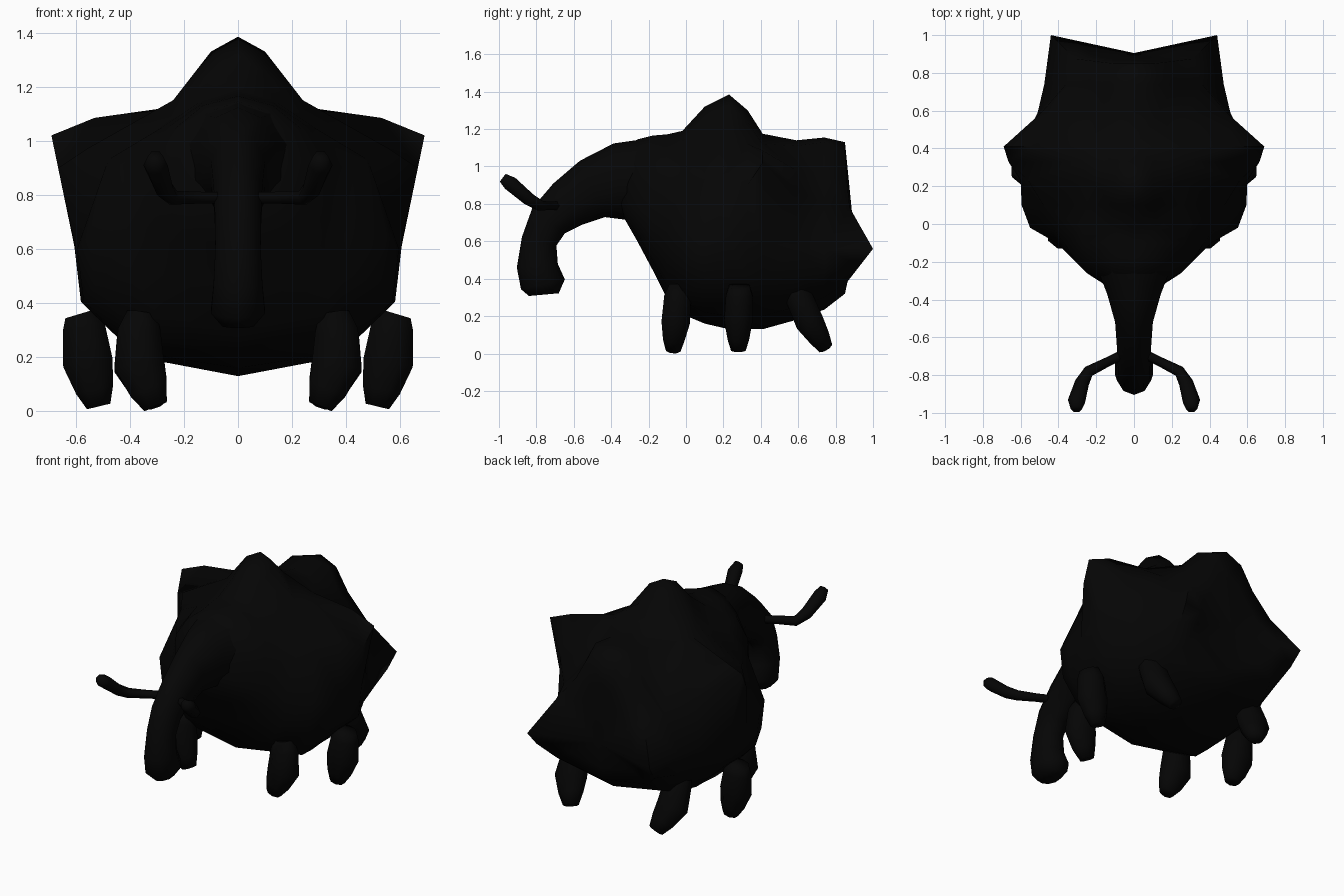
import bpy, bmesh, math
from mathutils import Vector

if "Cube" in bpy.data.objects:
    bpy.data.objects.remove(bpy.data.objects["Cube"], do_unlink=True)

COL = (0.0015, 0.0015, 0.0015, 1.0)
black = bpy.data.materials.new("soot_black")
black.diffuse_color = COL
black.use_nodes = True
bsdf = black.node_tree.nodes["Principled BSDF"]
bsdf.inputs["Base Color"].default_value = COL
bsdf.inputs["Roughness"].default_value = 0.9


def finish(name, rings, tips=(None, None)):
    """Skin closed rings into a smooth object; each end is a flat cap or a fan to a tip."""
    bm = bmesh.new()
    loops = [[bm.verts.new(p) for p in ring] for ring in rings]
    n = len(loops[0])
    for a, b in zip(loops, loops[1:]):
        for i in range(n):
            j = (i + 1) % n
            bm.faces.new((a[i], a[j], b[j], b[i]))
    for loop, tip in zip((loops[0], loops[-1]), tips):
        if tip is None:
            bm.faces.new(loop)
        else:
            v = bm.verts.new(tip)
            for i in range(n):
                bm.faces.new((loop[i], loop[(i + 1) % n], v))
    bmesh.ops.recalc_face_normals(bm, faces=bm.faces)
    bmesh.ops.triangulate(bm, faces=bm.faces, quad_method='SHORT_EDGE')
    me = bpy.data.meshes.new(name)
    bm.to_mesh(me)
    bm.free()
    me.materials.append(black)
    ob = bpy.data.objects.new(name, me)
    bpy.context.collection.objects.link(ob)
    bpy.ops.object.select_all(action='DESELECT')
    ob.select_set(True)
    bpy.context.view_layer.objects.active = ob
    bpy.ops.object.shade_smooth_by_angle(angle=math.radians(75))


def tube(name, path, radii, ref, sides=8, side=1):
    """Elliptical tube along a path; radii are (along ref, across ref)."""
    pts = [Vector(p) for p in path]
    rings = []
    for k, p in enumerate(pts):
        t = (pts[min(k + 1, len(pts) - 1)] - pts[max(k - 1, 0)]).normalized()
        u = (Vector(ref) - t * t.dot(Vector(ref))).normalized()
        v = t.cross(u)
        ring = []
        for i in range(sides):
            a = 2 * math.pi * (i + 0.5) / sides
            q = p + u * math.cos(a) * radii[k][0] + v * math.sin(a) * radii[k][1]
            ring.append((q.x * side, q.y, q.z))
        rings.append(ring)
    finish(name, rings)


# Body sections: y, spine z, belly z, then half outline (x, z) from ridge to underside
sections = [
    (-0.26, 1.145, .60, [(.10, 1.11), (.18, 1.03), (.24, .92), (.25, .77), (.17, .64)]),
    (-0.18, 1.165, .45, [(.13, 1.13), (.24, 1.04), (.32, .92), (.33, .72), (.22, .50)]),
    (-0.10, 1.172, .29, [(.13, 1.14), (.26, 1.05), (.37, .90), (.41, .66), (.30, .36)]),
    (-0.02, 1.19, .21, [(.13, 1.15), (.28, 1.05), (.43, .91), (.55, .65), (.38, .28)]),
    (0.10, 1.32, .16, [(.10, 1.25), (.25, 1.08), (.48, .93), (.595, .60), (.39, .22)]),
    (0.23, 1.385, .13, [(.10, 1.33), (.24, 1.15), (.56, .97), (.60, .60), (.37, .20)]),
    (0.33, 1.30, .13, [(.10, 1.24), (.28, 1.12), (.665, .90), (.605, .61), (.36, .20)]),
    (0.41, 1.175, .13, [(.25, 1.12), (.53, 1.085), (.69, 1.02), (.60, .60), (.36, .20)]),
    (0.59, 1.14, .18, [(.13, 1.11), (.28, .98), (.49, .88), (.51, .56), (.38, .25)]),
    (0.74, 1.155, .235, [(.13, 1.13), (.22, .96), (.36, .80), (.475, .56), (.36, .30)]),
    (0.85, 1.13, .32, [(.11, 1.08), (.19, .93), (.31, .78), (.44, .56), (.33, .38)]),
]
halves = []
for y, top, low, outline in sections:
    (mx, mz), (bx, bz) = outline[3:]
    flank = (mx * 0.96, (mz + bz) / 2)
    halves.append([(x, y, z) for x, z in [(0, top)] + outline[:4] + [flank, outline[4], (0, low)]])

# Pull the two rear corners out, then close the rear towards a shallow hollow
for i, dy in ((2, .01), (3, .025), (4, .15), (5, .08), (6, .01)):
    x, y, z = halves[-1][i]
    halves[-1][i] = (x, y + dy, z)
rear = Vector((0, 0.905, 0.58))
halves.append([tuple(Vector(p).lerp(rear, 0.32)) for p in halves[-1]])
finish("body", [h + [(-x, y, z) for x, y, z in h[-2:0:-1]] for h in halves],
       ((0, -0.42, 0.88), rear))

# Snout: thick neck that curves down to a rounded end
tube("snout",
     [(0, -.20, .92), (0, -.36, .92), (0, -.50, .88), (0, -.63, .80), (0, -.735, .71),
      (0, -.785, .60), (0, -.795, .47), (0, -.765, .37), (0, -.76, .315)],
     [(.22, .23), (.15, .205), (.105, .165), (.095, .135), (.09, .11),
      (.088, .095), (.095, .11), (.105, .12), (.06, .08)],
     (1, 0, 0), 10)

# Legs: spindle shaped, three on each side
leg_paths = {
    "front_leg": [(.355, -.035, .36), (.365, -.045, .30), (.365, -.055, .17), (.33, -.065, .08), (.305, -.068, .018)],
    "middle_leg": [(.585, .285, .36), (.57, .285, .31), (.555, .28, .18), (.53, .28, .08), (.515, .28, .018)],
    "rear_leg": [(.36, .57, .38), (.365, .60, .31), (.365, .66, .17), (.33, .71, .09), (.305, .745, .032)],
}
leg_radii = [(.06, .06), (.085, .078), (.10, .082), (.076, .062), (.048, .042)]
for label, s in (("left", 1), ("right", -1)):
    for leg, path in leg_paths.items():
        tube(f"{leg}_{label}", path, leg_radii, (1, 0, 0), 8, s)
    # Antenna: thin bent rod ending in a thicker club
    tube(f"antenna_{label}",
         [(.04, -.68, .79), (.14, -.73, .79), (.24, -.78, .79), (.275, -.84, .825),
          (.305, -.94, .91), (.305, -.98, .94)],
         [(.025, .025), (.025, .025), (.03, .03), (.036, .038), (.043, .046), (.03, .03)],
         (0, 0, 1), 6, s)
